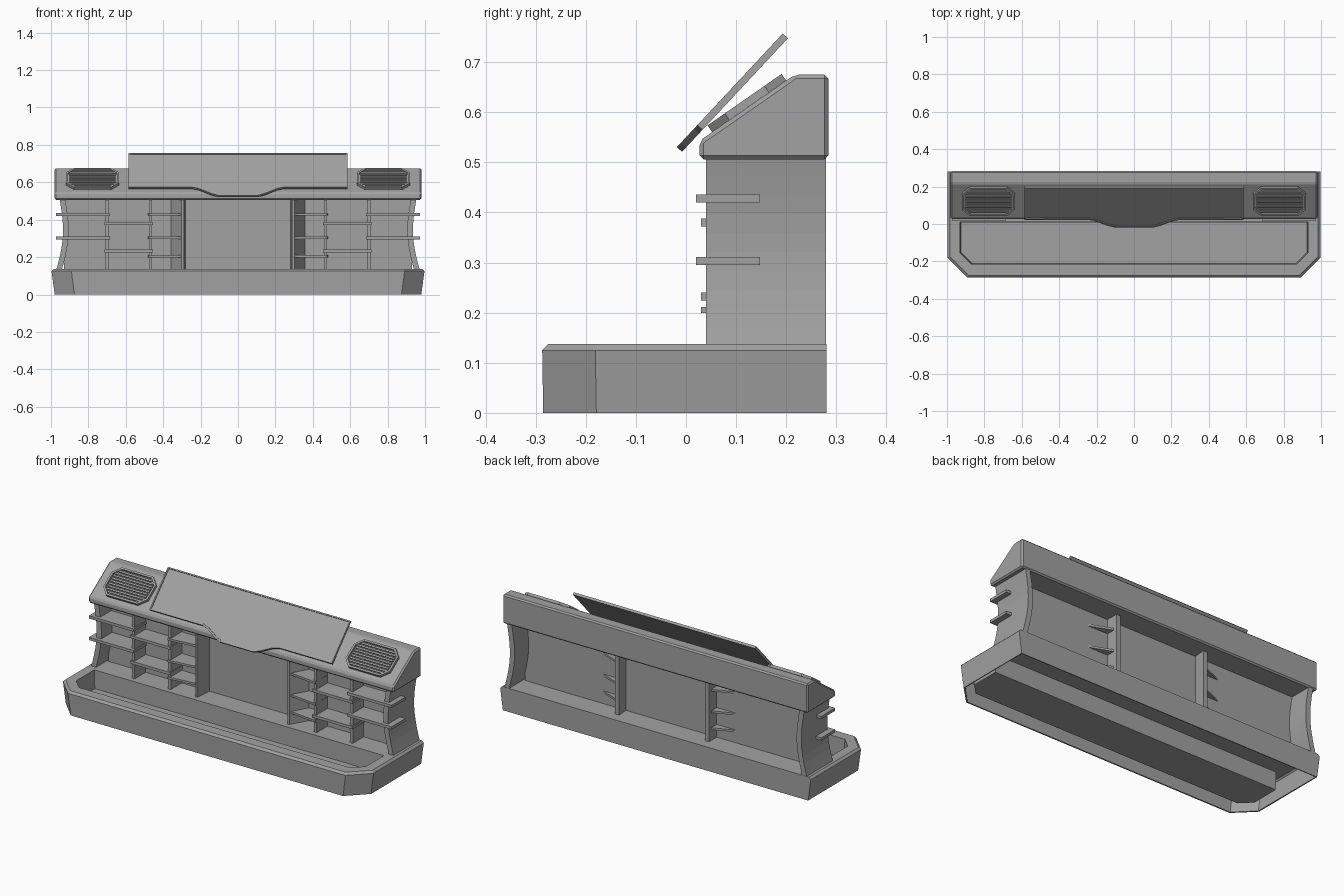
import bpy, bmesh, math
from mathutils import Vector

cube = bpy.data.objects.get("Cube")
if cube:
    bpy.data.objects.remove(cube, do_unlink=True)

grey = bpy.data.materials.new("plain grey")
grey.use_nodes = True
colour = (0.36, 0.36, 0.36, 1)
grey.diffuse_color = colour
grey.node_tree.nodes["Principled BSDF"].inputs["Base Color"].default_value = colour


def finish(name, bm, mirror=False, bevel=0):
    bmesh.ops.recalc_face_normals(bm, faces=bm.faces)
    mesh = bpy.data.meshes.new(name)
    bm.to_mesh(mesh)
    bm.free()
    mesh.materials.append(grey)
    ob = bpy.data.objects.new(name, mesh)
    bpy.context.collection.objects.link(ob)
    if bevel:
        mod = ob.modifiers.new("Bevel", 'BEVEL')
        mod.width, mod.segments = bevel, 1
    if mirror:
        ob.modifiers.new("Mirror", 'MIRROR')
    return ob


def add_prism(bm, points, axis, low, high):
    """Extrude a flat outline along one axis; return the face at the high end."""
    def place(p, h):
        v = list(p)
        v.insert(axis, h)
        return bm.verts.new(v)
    a = [place(p, low) for p in points]
    b = [place(p, high) for p in points]
    n = len(points)
    for i in range(n):
        j = (i + 1) % n
        bm.faces.new((a[i], a[j], b[j], b[i]))
    bm.faces.new(a[::-1])
    return bm.faces.new(b)


def prism(name, points, axis, low, high, **options):
    bm = bmesh.new()
    add_prism(bm, points, axis, low, high)
    return finish(name, bm, **options)


def rect(x0, x1, y0, y1):
    return [(x0, y0), (x1, y0), (x1, y1), (x0, y1)]


def framed_plate(name, points, depth, rim, sink, **options):
    """Plate with a thin raised frame around its front."""
    bm = bmesh.new()
    front = add_prism(bm, points, 2, 0, depth)
    bmesh.ops.recalc_face_normals(bm, faces=bm.faces)
    bmesh.ops.inset_region(bm, faces=[front], thickness=rim, depth=0)
    bmesh.ops.inset_region(bm, faces=[front], thickness=0.001, depth=-sink)
    return finish(name, bm, **options)


# Base: open-bottomed shell with a sunken tray and clipped front corners
def base_ring(bm, hx, back, front, clip, z):
    pts = [(-hx, back), (hx, back), (hx, front + clip), (hx - clip, front),
           (clip - hx, front), (-hx, front + clip)]
    return [bm.verts.new((x, y, z)) for x, y in pts]


bm = bmesh.new()
rings = [base_ring(bm, 0.925, 0.008, -0.212, 0.06, 0.03),
         base_ring(bm, 0.93, 0.01, -0.215, 0.06, 0.137),
         base_ring(bm, 0.985, 0.28, -0.275, 0.1, 0.137),
         base_ring(bm, 0.997, 0.28, -0.287, 0.106, 0.125),
         base_ring(bm, 0.98, 0.28, -0.285, 0.106, 0)]
bm.faces.new(rings[0])
for r, s in zip(rings, rings[1:]):
    for i in range(6):
        j = (i + 1) % 6
        bm.faces.new((r[i], r[j], s[j], s[i]))
base = finish("base_tray", bm)
shell = base.modifiers.new("Shell", 'SOLIDIFY')
shell.thickness = 0.008
shell.offset = -1


# Concave end panels
def end_x(t):
    return 0.972 - 0.018 * t - 0.027 * math.sin(math.pi * t)


steps = [i / 10 for i in range(11)]
outer = [(end_x(t), 0.13 + 0.38 * t) for t in steps]
inner = [(x - 0.03, z) for x, z in reversed(outer)]
prism("end_panel", outer + inner, 1, 0.04, 0.279, mirror=True)

# Back panel and upright dividers
prism("back_panel", rect(-0.93, 0.93, 0.14, 0.15), 2, 0.13, 0.515)
for x in (0.7, 0.468):
    prism("shelf_divider", rect(x - 0.009, x + 0.009, 0.04, 0.145),
          2, 0.13, 0.515, mirror=True)

# Fins beside the centre panel, with a wedge turning the inner bay
prism("centre_fin", [(0.29, 0.04), (0.302, 0.04), (0.302, 0.22), (0.275, 0.22)],
      2, 0.13, 0.515, mirror=True)
prism("centre_wedge", [(0.3, 0.04), (0.36, 0.145), (0.3, 0.145)],
      2, 0.13, 0.515, mirror=True)

# Shelves, at staggered heights in three bays
for z in (0.428, 0.303):
    prism("outer_shelf", rect(0.685, 0.972, 0.02, 0.148),
          2, z - 0.008, z + 0.008, mirror=True)
for z in (0.38, 0.232):
    prism("middle_shelf", rect(0.455, 0.715, 0.03, 0.145),
          2, z - 0.008, z + 0.008, mirror=True)
for z in (0.428, 0.303, 0.205):
    prism("inner_shelf", [(0.3, 0.05), (0.475, 0.03), (0.48, 0.13), (0.3, 0.2)],
          2, z - 0.006, z + 0.006, mirror=True)

# Sloping hood
hood_profile = [(0.027, 0.506), (0.284, 0.506), (0.284, 0.675),
                (0.217, 0.675), (0.027, 0.543)]
prism("hood", hood_profile, 0, -0.98, 0.98, bevel=0.008)

# Speakers lying on the slope
slope = math.atan2(0.132, 0.19)
mid = Vector((0, 0.126, 0.612))
hx, hy, clip, cx = 0.142, 0.09, 0.042, 0.778
octagon = [(cx + x, y) for x, y in (
    (-hx, clip - hy), (clip - hx, -hy), (hx - clip, -hy), (hx, clip - hy),
    (hx, hy - clip), (hx - clip, hy), (clip - hx, hy), (-hx, hy - clip))]
speaker = framed_plate("speaker_frame", octagon, 0.016, 0.012, 0.01, mirror=True)
bm = bmesh.new()
for i in range(9):
    y = (i - 4) * 0.0165
    half = min(hx, hx - clip + hy - abs(y)) - 0.018
    add_prism(bm, rect(cx - half, cx + half, y - 0.005, y + 0.005), 2, 0.004, 0.013)
slats = finish("speaker_slats", bm, mirror=True)
for ob in (speaker, slats):
    ob.location = mid
    ob.rotation_euler.x = slope

# Tilted sign with a dipped lower edge
half_edge = [(0.105, 0), (0.14, 0.012), (0.21, 0.05), (0.245, 0.06),
             (0.585, 0.06), (0.585, 0.31)]
outline = half_edge + [(-x, y) for x, y in reversed(half_edge)]
sign = framed_plate("sign_board", outline, 0.014, 0.01, 0.004)
sign.location = (0, -0.008, 0.521)
sign.rotation_euler.x = math.radians(47)
